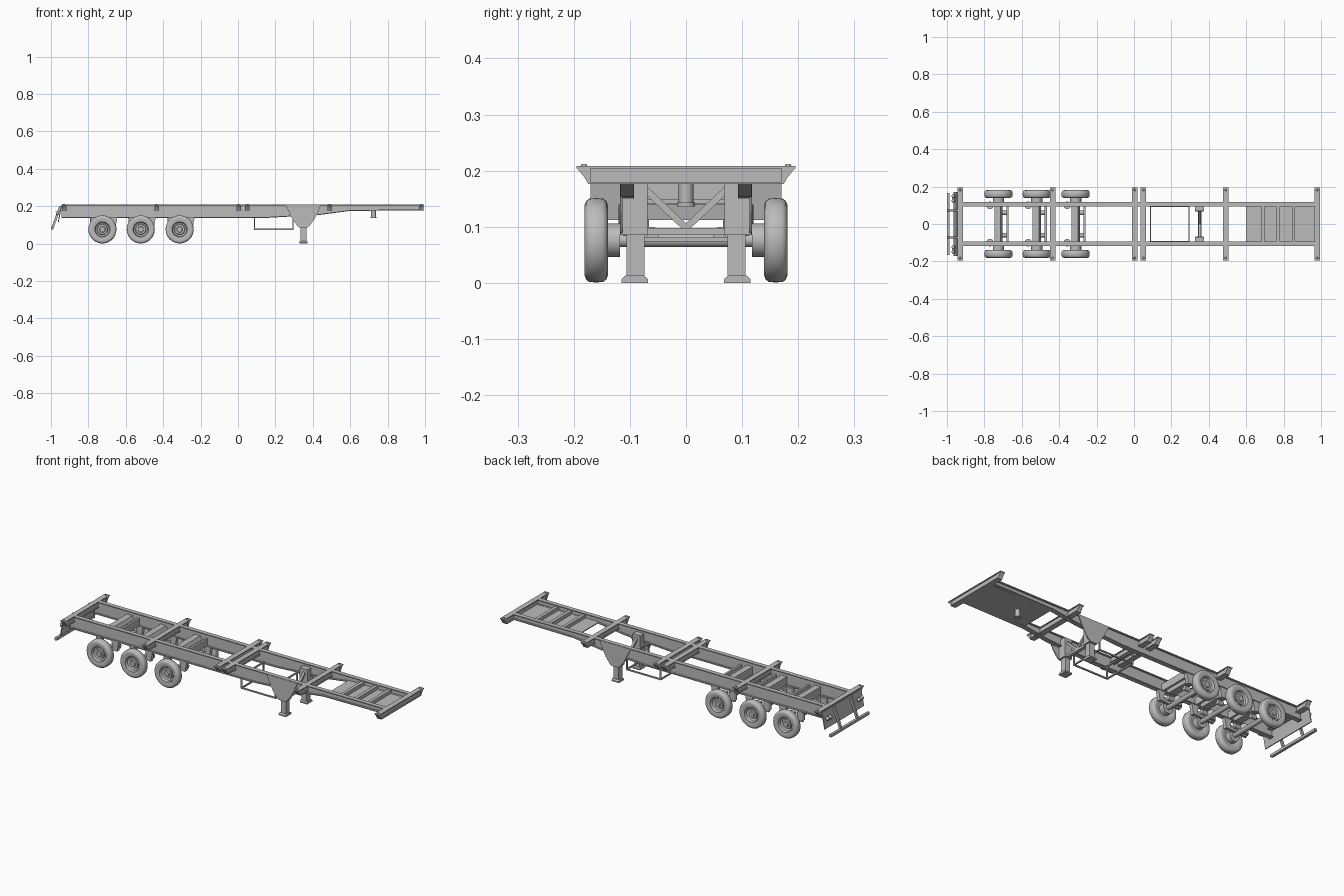
import bpy, bmesh, math
from mathutils import Vector, Matrix

if "Cube" in bpy.data.objects:
    bpy.data.objects.remove(bpy.data.objects["Cube"])

grey = bpy.data.materials.new("steel grey")
grey.diffuse_color = (0.5, 0.5, 0.5, 1)
grey.use_nodes = True
grey.node_tree.nodes["Principled BSDF"].inputs["Base Color"].default_value = grey.diffuse_color


def finish(name, bm, smooth=False):
    bmesh.ops.recalc_face_normals(bm, faces=bm.faces)
    me = bpy.data.meshes.new(name)
    bm.to_mesh(me)
    bm.free()
    ob = bpy.data.objects.new(name, me)
    me.materials.append(grey)
    bpy.context.collection.objects.link(ob)
    if smooth:
        bpy.ops.object.select_all(action='DESELECT')
        bpy.context.view_layer.objects.active = ob
        ob.select_set(True)
        bpy.ops.object.shade_smooth_by_angle(angle=math.radians(35))
    return ob


def box(name, x0, x1, y0, y1, z0, z1):
    bm = bmesh.new()
    m = Matrix.Translation(((x0 + x1) / 2, (y0 + y1) / 2, (z0 + z1) / 2)) @ Matrix.Diagonal((x1 - x0, y1 - y0, z1 - z0, 1))
    bmesh.ops.create_cube(bm, size=1, matrix=m)
    return finish(name, bm)


def prism(name, pts, a, b, axis='y'):
    """Extrude an (x,z) outline along y, or a (y,z) outline along x."""
    bm = bmesh.new()
    vs = [bm.verts.new((p, a, z) if axis == 'y' else (a, p, z)) for p, z in pts]
    f = bm.faces.new(vs)
    r = bmesh.ops.extrude_face_region(bm, geom=[f])
    d = Vector((0, b - a, 0)) if axis == 'y' else Vector((b - a, 0, 0))
    bmesh.ops.translate(bm, verts=[v for v in r['geom'] if isinstance(v, bmesh.types.BMVert)], vec=d)
    return finish(name, bm)


def rod(name, p, q, w, h=None, sides=0):
    """Straight bar (or round tube when sides are given) from p to q."""
    p, q = Vector(p), Vector(q)
    d = q - p
    m = Matrix.Translation((p + q) / 2) @ d.to_track_quat('Z', 'Y').to_matrix().to_4x4()
    bm = bmesh.new()
    if sides:
        bmesh.ops.create_cone(bm, cap_ends=True, segments=sides, radius1=w, radius2=h or w, depth=d.length, matrix=m)
    else:
        bmesh.ops.create_cube(bm, size=1, matrix=m @ Matrix.Diagonal((w, h or w, d.length, 1)))
    return finish(name, bm, bool(sides))


def lathe(name, profile, centre, s, segs=40):
    """Revolve (radius, y) points around the y axis."""
    bm = bmesh.new()
    vs = [bm.verts.new((r, y * s, 0)) for r, y in profile]
    es = [bm.edges.new(e) for e in zip(vs, vs[1:])]
    bmesh.ops.spin(bm, geom=vs + es, cent=(0, 0, 0), axis=(0, 1, 0), angle=math.tau, steps=segs, use_duplicate=False)
    bmesh.ops.remove_doubles(bm, verts=bm.verts, dist=1e-5)
    bmesh.ops.translate(bm, verts=bm.verts, vec=centre)
    return finish(name, bm, True)


# Underside line of the main rails, shallow at the front
under = [(-0.945, 0.138), (0.16, 0.138), (0.44, 0.154), (0.6, 0.175), (0.98, 0.178)]
TOP = 0.207
tyre = [(0.045, 0.143), (0.062, 0.139), (0.070, 0.142), (0.0745, 0.148), (0.075, 0.160), (0.0745, 0.172),
        (0.070, 0.178), (0.062, 0.181), (0.045, 0.177)]
rim = [(0.0, 0.138), (0.022, 0.138), (0.026, 0.146), (0.040, 0.146), (0.046, 0.143), (0.046, 0.178),
       (0.041, 0.178), (0.037, 0.164), (0.029, 0.161), (0.026, 0.167), (0.016, 0.167), (0.014, 0.174), (0.0, 0.174)]
axles = (-0.725, -0.52, -0.312)

for s in (-1, 1):
    side = "left" if s > 0 else "right"
    # Main rails: web, top flange, bottom flange
    prism(f"rail_web_{side}", under + [(0.98, TOP), (-0.945, TOP)], s * 0.102, s * 0.107)
    box(f"rail_top_flange_{side}", -0.945, 0.98, s * 0.105 - 0.012, s * 0.105 + 0.012, TOP - 0.004, TOP + 0.001)
    prism(f"rail_bottom_flange_{side}", under + [(x, z + 0.005) for x, z in reversed(under)],
          s * 0.105 - 0.012, s * 0.105 + 0.012)

    # Landing gear: tapered side plate, housing, leg and foot
    prism(f"landing_gear_plate_{side}", [(0.255, TOP - 0.002), (0.27, 0.175), (0.295, 0.125), (0.32, 0.092), (0.335, 0.085),
          (0.365, 0.085), (0.38, 0.092), (0.405, 0.125), (0.43, 0.175), (0.443, TOP - 0.002)], s * 0.113, s * 0.118)
    box(f"landing_gear_housing_{side}", 0.327, 0.373, s * 0.093 - 0.024, s * 0.093 + 0.024, 0.085, 0.19)
    box(f"landing_leg_{side}", 0.335, 0.365, s * 0.09 - 0.016, s * 0.09 + 0.016, 0.008, 0.09)
    prism(f"landing_foot_{side}", [(s * 0.068, 0), (s * 0.115, 0), (s * 0.115, 0.007), (s * 0.108, 0.013),
          (s * 0.075, 0.013), (s * 0.068, 0.007)], 0.328, 0.372, 'x')
    rod(f"landing_gear_brace_{side}", (0.352, s * 0.078, 0.172), (0.352, 0, 0.098), 0.012)

    # Carrier frame sides
    rod(f"carrier_long_bar_{side}", (0.085, s * 0.094, 0.077), (0.297, s * 0.094, 0.077), 0.007)
    for x in (0.088, 0.294):
        rod(f"carrier_post_{side}", (x, s * 0.094, 0.077), (x, s * 0.094, 0.145), 0.007)

    # Wheels, hubs and suspension
    for x in axles:
        lathe(f"tyre_{side}", tyre, (x, 0, 0.076), s)
        lathe(f"rim_{side}", rim, (x, 0, 0.076), s)
        rod(f"brake_drum_{side}", (x, s * 0.118, 0.076), (x, s * 0.147, 0.076), 0.03, sides=24)
        prism(f"suspension_hanger_{side}", [(x + 0.035, 0.14), (x + 0.08, 0.14), (x + 0.07, 0.085), (x + 0.05, 0.085)],
              s * 0.105 - 0.010, s * 0.105 + 0.010)
        rod(f"trailing_arm_{side}", (x + 0.06, s * 0.105, 0.095), (x - 0.06, s * 0.105, 0.088), 0.014)
        rod(f"air_spring_{side}", (x - 0.045, s * 0.1, 0.09), (x - 0.045, s * 0.1, 0.14), 0.02, sides=20)
        rod(f"brake_chamber_{side}", (x + 0.02, s * 0.06, 0.088), (x + 0.05, s * 0.06, 0.088), 0.012, sides=16)

    # Rear guard strut and lamp
    rod(f"rear_guard_strut_{side}", (-0.95, s * 0.072, 0.2), (-0.992, s * 0.072, 0.084), 0.012)
    for y in (0.125, 0.148):
        rod(f"rear_lamp_{side}", (-0.958, s * y, 0.165), (-0.972, s * y, 0.161), 0.01, sides=16)

# Container bolsters with top plate, gussets and locking pins
for x in (-0.93, -0.435, 0.003, 0.05, 0.49, 0.98):
    w = 0.0145
    box("bolster_beam", x - 0.009, x + 0.009, -0.172, 0.172, 0.177, TOP - 0.002)
    box("bolster_bottom_flange", x - w, x + w, -0.172, 0.172, 0.176, 0.18)
    box("bolster_top_plate", x - w, x + w, -0.195, 0.195, TOP - 0.003, TOP + 0.0015)
    for s in (-1, 1):
        prism("bolster_gusset", [(s * 0.17, 0.176), (s * 0.174, 0.176), (s * 0.181, 0.188), (s * 0.195, 0.205),
              (s * 0.17, 0.205)], x - 0.012, x + 0.012, 'x')
        rod("locking_pin", (x, s * 0.182, TOP), (x, s * 0.182, TOP + 0.005), 0.007, 0.004, sides=12)

# Axle tubes and the cross members above them
for x in axles:
    rod("axle_tube", (x, -0.14, 0.076), (x, 0.14, 0.076), 0.012, sides=20)
    prism("axle_cross_member", [(x - 0.022, 0.14), (x + 0.018, 0.14), (x + 0.022, 0.165), (x + 0.012, 0.185),
          (x - 0.022, 0.185)], -0.103, 0.103)
    box("thin_cross_member", x + 0.042, x + 0.054, -0.103, 0.103, 0.14, 0.18)

# Landing gear cross tie and carrier cross bars
box("landing_gear_tie", 0.343, 0.361, -0.07, 0.07, 0.085, 0.098)
for x in (0.088, 0.294):
    rod("carrier_cross_bar", (x, -0.094, 0.077), (x, 0.094, 0.077), 0.007)
    rod("carrier_upper_bar", (x, -0.103, 0.145), (x, 0.103, 0.145), 0.007)

# Front coupling plate, its stiffeners and the kingpin
box("coupling_plate", 0.6, 0.972, -0.103, 0.103, 0.176, 0.181)
for x in (0.69, 0.772, 0.853):
    box("coupling_stiffener", x - 0.009, x + 0.009, -0.103, 0.103, 0.18, 0.2)
rod("kingpin", (0.725, 0, 0.14), (0.725, 0, 0.178), 0.013, sides=24)
rod("kingpin_head", (0.725, 0, 0.136), (0.725, 0, 0.143), 0.016, sides=24)

# Rear panel and under-run guard
prism("rear_panel", [(-0.942, 0.2), (-0.947, 0.2), (-0.964, 0.112), (-0.959, 0.112)], -0.17, 0.17)
rod("rear_guard_bar", (-0.993, -0.165, 0.083), (-0.993, 0.165, 0.083), 0.014)
